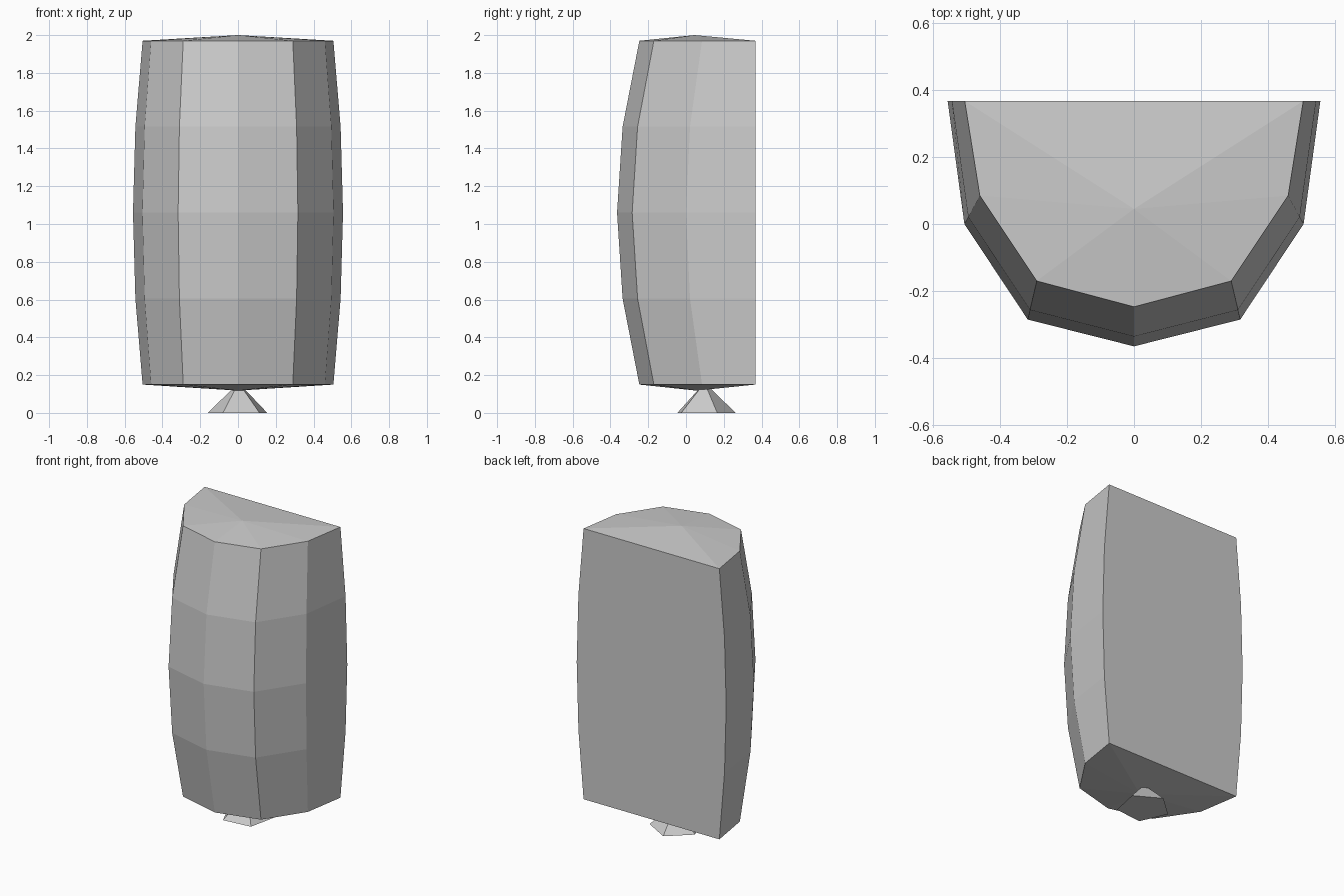
import bpy
import bmesh
from math import radians
from mathutils import Matrix, Vector

cube = bpy.data.objects.get("Cube")
if cube:
    bpy.data.objects.remove(cube, do_unlink=True)

grey = bpy.data.materials.new("plain grey")
colour = (0.6, 0.6, 0.6, 1)
grey.diffuse_color = colour
grey.use_nodes = True
grey.node_tree.nodes["Principled BSDF"].inputs["Base Color"].default_value = colour


def add_object(name, bm):
    bmesh.ops.recalc_face_normals(bm, faces=bm.faces)
    mesh = bpy.data.meshes.new(name)
    bm.to_mesh(mesh)
    bm.free()
    mesh.materials.append(grey)
    obj = bpy.data.objects.new(name, mesh)
    bpy.context.collection.objects.link(obj)
    return obj


# Half outlines from the flat back round to the front, at the ends and the middle
end = [(0.505, 0.367), (0.46, 0.085), (0.29, -0.17), (0, -0.247)]
middle = [(0.556, 0.367), (0.506, 0), (0.317, -0.285), (0, -0.365)]


def outline(bulge):
    half = [Vector(a).lerp(Vector(b), bulge) for a, b in zip(end, middle)]
    return half + [Vector((-p.x, p.y)) for p in reversed(half[:-1])]


# Bulging body with a flat back
bm = bmesh.new()
rings = []
for i, bulge in enumerate((0, 0.75, 1, 0.75, 0)):
    z = 0.15 + i * 0.455
    rings.append([bm.verts.new((p.x, p.y, z)) for p in outline(bulge)])
for low, high in zip(rings, rings[1:]):
    for j in range(len(low)):
        k = (j + 1) % len(low)
        bm.faces.new((low[j], low[k], high[k], high[j]))

# Shallow pointed caps
for ring, tip in ((rings[0], (0, 0.055, 0.118)), (rings[-1], (0, 0.045, 2.0))):
    peak = bm.verts.new(tip)
    for j in range(len(ring)):
        bm.faces.new((ring[j], ring[(j + 1) % len(ring)], peak))
add_object("body", bm)

# Five-sided foot, its point hidden in the body
bm = bmesh.new()
bmesh.ops.create_cone(bm, cap_ends=True, segments=5, radius1=0.166, radius2=0.005,
                      depth=0.155, matrix=Matrix.Rotation(radians(24), 4, "Z"))
# Turn the pentagon so that one corner sits at the right angle
corner = max(bm.verts, key=lambda v: v.co.x - v.co.z)
turn = radians(24) - Vector((1, 0)).angle_signed(corner.co.xy) * -1
bmesh.ops.rotate(bm, verts=bm.verts, matrix=Matrix.Rotation(turn, 3, "Z"))
bmesh.ops.translate(bm, verts=bm.verts, vec=(0.003, 0.098, 0.0775))
add_object("foot", bm)
